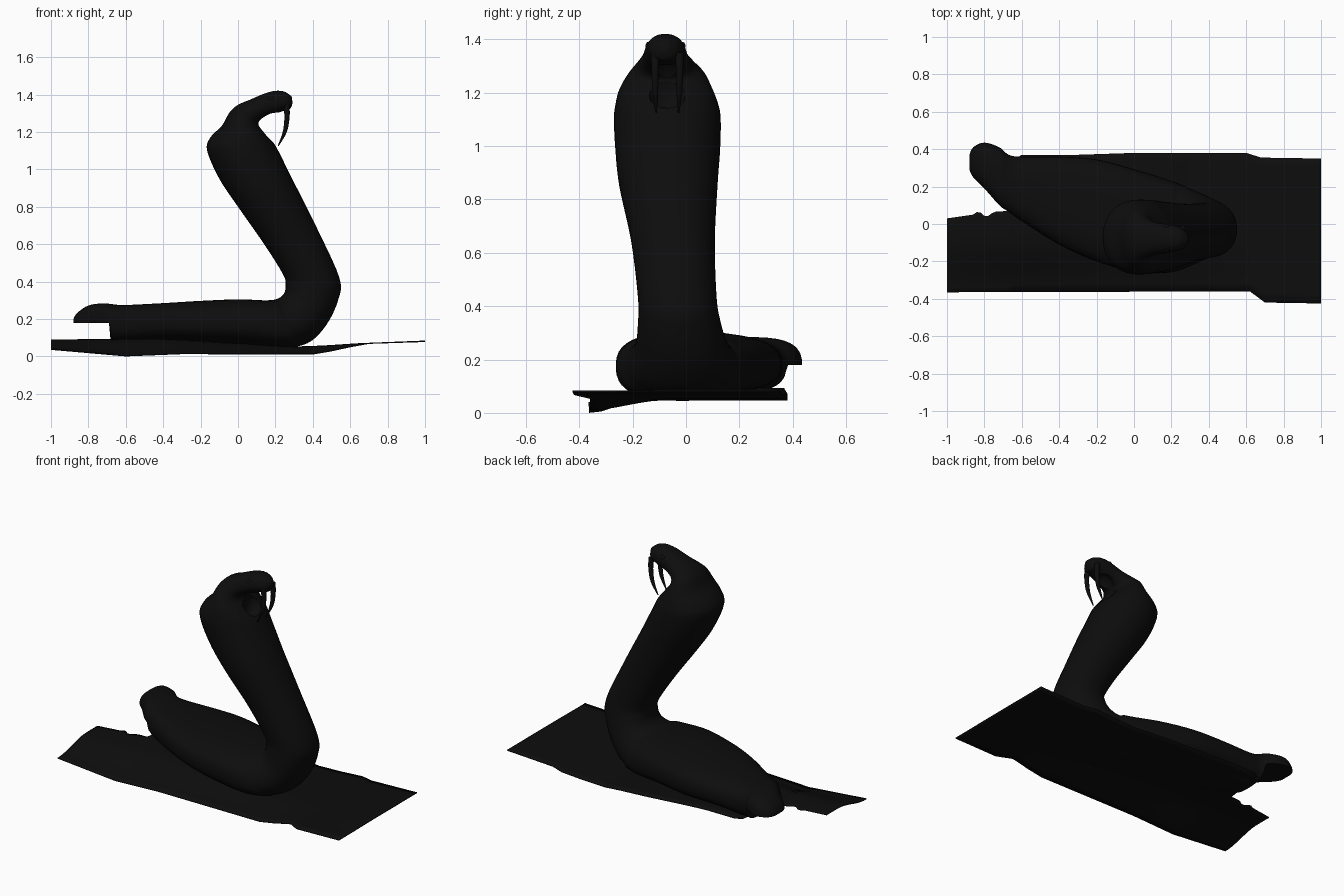
import bpy, bmesh, math
from mathutils import Vector

if "Cube" in bpy.data.objects:
    bpy.data.objects.remove(bpy.data.objects["Cube"])

black = bpy.data.materials.new("near_black")
black.diffuse_color = (0.004, 0.004, 0.004, 1)
black.use_nodes = True
black.node_tree.nodes["Principled BSDF"].inputs["Base Color"].default_value = black.diffuse_color


def finish(name, bm, smooth=True):
    bmesh.ops.recalc_face_normals(bm, faces=bm.faces)
    me = bpy.data.meshes.new(name)
    bm.to_mesh(me)
    bm.free()
    me.materials.append(black)
    ob = bpy.data.objects.new(name, me)
    bpy.context.collection.objects.link(ob)
    if smooth:
        bpy.ops.object.select_all(action='DESELECT')
        ob.select_set(True)
        bpy.context.view_layer.objects.active = ob
        bpy.ops.object.shade_smooth_by_angle(angle=math.radians(45))
    return ob


def catmull(pts, steps):
    out = []
    for i in range(len(pts) - 1):
        p = [Vector(pts[max(0, min(len(pts) - 1, i + k))]) for k in (-1, 0, 1, 2)]
        for s in range(steps):
            t = s / steps
            out.append(0.5 * (2 * p[1] + (p[2] - p[0]) * t
                              + (2 * p[0] - 5 * p[1] + 4 * p[2] - p[3]) * t * t
                              + (3 * p[1] - p[0] - 3 * p[2] + p[3]) * t ** 3))
    return out + [Vector(pts[-1])]


def loft(bm, rings):
    vs = [[bm.verts.new(c) for c in r] for r in rings]
    n = len(vs[0])
    for a, b in zip(vs, vs[1:]):
        for i in range(n):
            bm.faces.new((a[i], a[(i + 1) % n], b[(i + 1) % n], b[i]))
    bm.faces.new(vs[0])
    bm.faces.new(vs[-1])


# Body and head: (back x, back z, belly x, belly z, y min, y max)
lying = [
    (-0.88, 0.20, -0.88, 0.17, 0.29, 0.37), (-0.86, 0.232, -0.86, 0.128, 0.25, 0.41),
    (-0.80, 0.272, -0.80, 0.088, 0.19, 0.435), (-0.72, 0.284, -0.72, 0.08, 0.10, 0.41),
    (-0.67, 0.279, -0.67, 0.08, 0.065, 0.37), (-0.60, 0.275, -0.60, 0.075, 0.015, 0.36),
    (-0.40, 0.285, -0.40, 0.08, -0.11, 0.36), (-0.20, 0.297, -0.20, 0.07, -0.20, 0.345),
    (0, 0.305, 0.02, 0.06, -0.255, 0.29)]
upright = [
    (0.15, 0.30, 0.22, 0.045, -0.26, 0.235), (0.21, 0.308, 0.37, 0.07, -0.225, 0.19),
    (0.245, 0.335, 0.47, 0.165, -0.19, 0.155), (0.255, 0.38, 0.535, 0.30, -0.18, 0.13),
    (0.24, 0.44, 0.542, 0.42, -0.18, 0.115), (0.14, 0.60, 0.425, 0.68, -0.205, 0.108),
    (0, 0.80, 0.315, 0.90, -0.25, 0.118), (-0.10, 0.95, 0.25, 1.03, -0.265, 0.128),
    (-0.165, 1.10, 0.215, 1.10, -0.27, 0.13), (-0.148, 1.17, 0.195, 1.135, -0.265, 0.122),
    (-0.085, 1.235, 0.15, 1.19, -0.25, 0.10), (-0.045, 1.305, 0.112, 1.235, -0.215, 0.07),
    (0, 1.345, 0.115, 1.26, -0.185, 0.035), (0.07, 1.375, 0.15, 1.28, -0.165, 0.01),
    (0.14, 1.405, 0.20, 1.298, -0.155, 0), (0.20, 1.42, 0.25, 1.315, -0.145, -0.01),
    (0.25, 1.415, 0.28, 1.325, -0.13, -0.03), (0.287, 1.39, 0.292, 1.355, -0.10, -0.06)]
SEG = 40
rings = []
for bx, bz, ox, oz, y0, y1 in catmull(lying + upright, 5):
    power = 2 / 2.6 if bz < 0.31 and bx < 0.2 else 2 / 2.15
    ring = []
    for k in range(SEG):
        a = 2 * math.pi * k / SEG
        c, s = math.cos(a), math.sin(a)
        c = math.copysign(abs(c) ** power, c)
        s = math.copysign(abs(s) ** power, s)
        p = Vector(((bx + ox) / 2 + s * (bx - ox) / 2,
                    (y0 + y1) / 2 + c * (y1 - y0) / 2,
                    (bz + oz) / 2 + s * (bz - oz) / 2))
        if p.x < -0.69:            # flat underside of the raised tail stub
            p.z = max(p.z, 0.18)
        ring.append(p)
    rings.append(ring)
bm = bmesh.new()
loft(bm, rings)
body = finish("snake_body", bm)


def ellipsoid(name, loc, size, tilt=0):
    bm = bmesh.new()
    bmesh.ops.create_uvsphere(bm, u_segments=24, v_segments=16, radius=1)
    ob = finish(name, bm)
    ob.location, ob.scale, ob.rotation_euler = loc, size, (0, tilt, 0)
    return ob


# Mouth hollow
cutter = ellipsoid("mouth_cutter", (0.165, -0.07, 1.225), (0.06, 0.075, 0.105), 0.25)
cutter.hide_render = True
cutter.hide_set(True)
cut = body.modifiers.new("mouth", 'BOOLEAN')
cut.operation, cut.object, cut.solver = 'DIFFERENCE', cutter, 'EXACT'

# Fangs and eyes, mirrored about the head's middle plane
for side in (-1, 1):
    tag = "left" if side > 0 else "right"
    path = catmull([(0.258, 0.045, 1.35, 0.017), (0.262, 0.046, 1.28, 0.014),
                    (0.25, 0.045, 1.20, 0.011), (0.215, 0.042, 1.125, 0.003)], 5)
    bm = bmesh.new()
    loft(bm, [[(x + r * math.cos(k * math.pi / 5), -0.07 + side * y + r * math.sin(k * math.pi / 5), z)
               for k in range(10)] for x, y, z, r in path])
    finish("fang_" + tag, bm)
    ellipsoid("eye_" + tag, (0.175, -0.077 + side * 0.063, 1.375), (0.02, 0.012, 0.016))


# Ground slab: wavy sheet with a torn corner
def interp(table, x):
    for (a, va), (b, vb) in zip(table, table[1:]):
        if x <= b:
            return va + (vb - va) * (x - a) / (b - a)
    return table[-1][1]


front = [(-1, -0.365), (0.62, -0.36), (0.7, -0.42), (1, -0.425)]
back = [(-1, 0.03), (-0.86, 0.05), (-0.83, 0.07), (-0.79, 0.035), (-0.75, 0.065),
        (-0.67, 0.07), (-0.65, 0.34), (-0.6, 0.37), (-0.3, 0.37), (0, 0.38),
        (0.6, 0.38), (0.68, 0.355), (1, 0.35)]
low = [(-1, 0.038), (-0.6, 0.003), (-0.3, 0.015), (0.4, 0.013), (0.5, 0.03),
       (0.6, 0.052), (0.7, 0.07), (1, 0.08)]
high = [(-1, 0.088), (-0.65, 0.09), (-0.4, 0.09), (-0.2, 0.08), (0.2, 0.058),
        (0.3, 0.05), (0.45, 0.055), (0.65, 0.068), (1, 0.082)]
bm = bmesh.new()
cols = []
for i in range(101):
    x = -1 + i * 0.02
    f, b = interp(front, x), interp(back, x)
    col = []
    for j in range(17):
        y = f + (b - f) * j / 16
        t = max(0, min(1, (y + 0.36) / 0.28))
        t = t * t * (3 - 2 * t)
        col.append(bm.verts.new((x, y, interp(low, x) * (1 - t) + interp(high, x) * t)))
    cols.append(col)
for a, b in zip(cols, cols[1:]):
    for j in range(16):
        bm.faces.new((a[j], b[j], b[j + 1], a[j + 1]))
slab = finish("ground_slab", bm)
thick = slab.modifiers.new("thickness", 'SOLIDIFY')
thick.thickness, thick.offset = 0.006, 0
